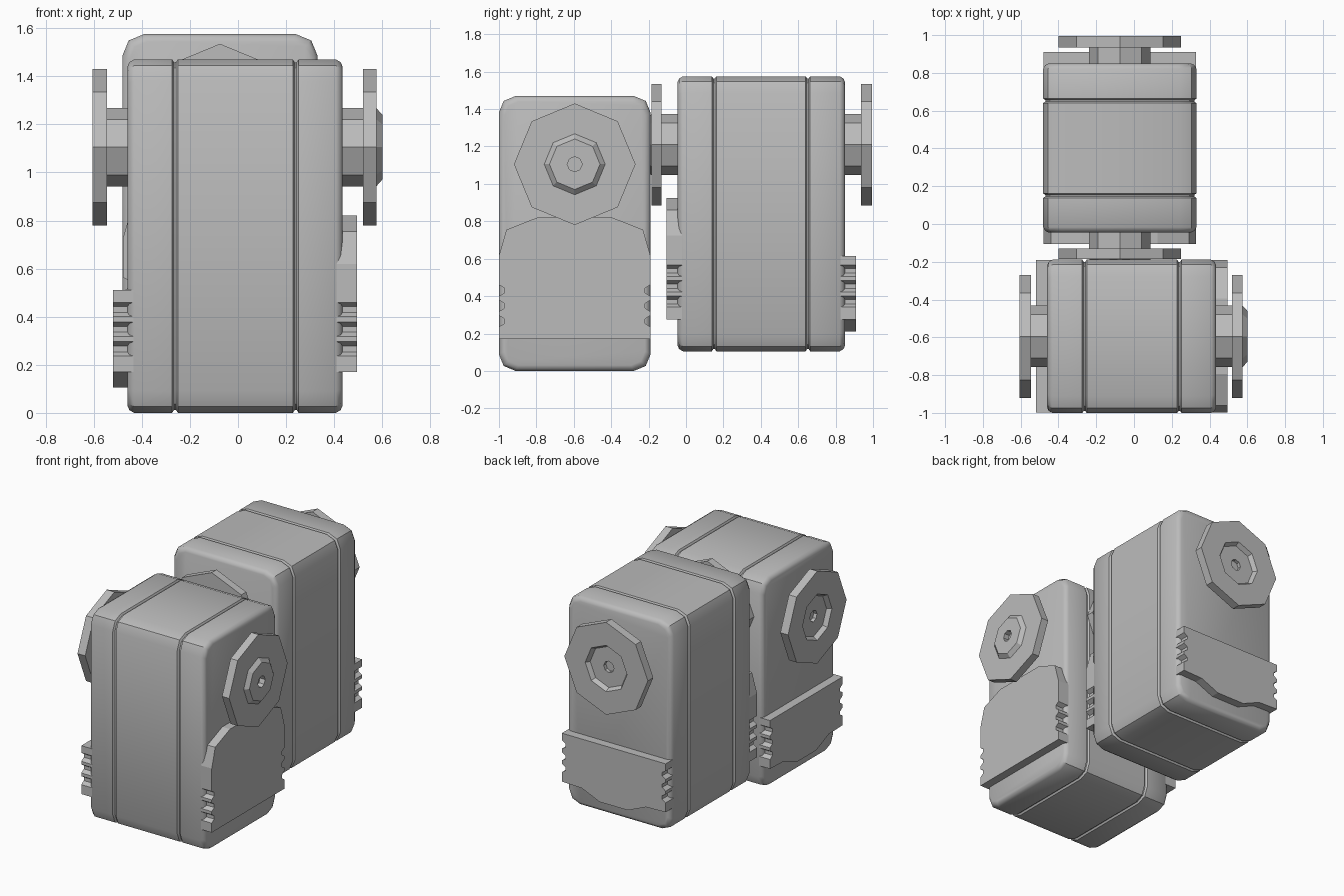
import bpy, bmesh, math
from mathutils import Matrix

if "Cube" in bpy.data.objects:
    bpy.data.objects.remove(bpy.data.objects["Cube"])

grey = bpy.data.materials.new("plain grey")
grey.diffuse_color = (0.5, 0.5, 0.5, 1)
grey.use_nodes = True
grey.node_tree.nodes["Principled BSDF"].inputs["Base Color"].default_value = grey.diffuse_color


def loft(name, rings, place):
    """Skin a list of matching point rings, cap both ends, and place the part."""
    bm = bmesh.new()
    loops = [[bm.verts.new(p) for p in ring] for ring in rings]
    n = len(loops[0])
    for a, b in zip(loops, loops[1:]):
        for i in range(n):
            j = (i + 1) % n
            bm.faces.new((a[i], a[j], b[j], b[i]))
    bm.faces.new(loops[0])
    bm.faces.new(loops[-1])
    bmesh.ops.recalc_face_normals(bm, faces=bm.faces)
    mesh = bpy.data.meshes.new(name)
    bm.to_mesh(mesh)
    bm.free()
    mesh.materials.append(grey)
    ob = bpy.data.objects.new(name, mesh)
    bpy.context.collection.objects.link(ob)
    ob.matrix_world = place
    return ob


def smooth(ob):
    bpy.ops.object.select_all(action='DESELECT')
    ob.select_set(True)
    bpy.context.view_layer.objects.active = ob
    bpy.ops.object.shade_smooth_by_angle(angle=math.radians(35))


W, H = 0.406, 1.47      # case half width and height


def case_ring(x, inset):
    """Rounded rectangle across the case, shrunk by inset."""
    r = 0.09 - inset * 0.5
    w, top, low = W - inset, H - inset, inset
    pts = []
    for q, (cy, cz) in enumerate([(w - r, top - r), (r - w, top - r),
                                  (r - w, low + r), (w - r, low + r)]):
        for k in range(3):
            a = math.radians(90 * q + 45 * k)
            pts.append((x, cy + r * math.cos(a), cz + r * math.sin(a)))
    return pts


def octagon(x, r):
    return [(x, r * math.sin(k * math.pi / 4), 1.105 + r * math.cos(k * math.pi / 4))
            for k in range(8)]


def cover(name, x0, x1, upper, lower, place):
    """Cable cover with three grip notches per side; upper and lower are half outlines."""
    w = W - 0.002
    half = list(upper)
    for z in (0.43, 0.348, 0.266):
        half += [(w, z + 0.03), (w - 0.028, z + 0.012), (w - 0.028, z - 0.012), (w, z - 0.03)]
    half += lower
    outline = half + [(-y, z) for y, z in reversed(half)]
    loft(name, [[(x, y, z) for y, z in outline] for x in (x0, x1)], place)


def servo(prefix, place):
    # case in three sections, separated by grooves
    stations = [(-0.46, 0.03), (-0.452, 0.012), (-0.432, 0)]
    for g in (-0.262, 0.24):
        stations += [(g - 0.012, 0), (g - 0.004, 0.012), (g + 0.004, 0.012), (g + 0.012, 0)]
    stations += [(0.407, 0), (0.427, 0.012), (0.435, 0.03)]
    smooth(loft(prefix + "_case", [case_ring(x, i) for x, i in stations], place))

    # output horn with a raised boss, and idler horn with a recess
    loft(prefix + "_output_horn", [octagon(x, r) for x, r in [
        (0.42, 0.163), (0.52, 0.163), (0.52, 0.325), (0.575, 0.325),
        (0.575, 0.163), (0.60, 0.135), (0.60, 0.04), (0.56, 0.04)]], place)
    loft(prefix + "_idler_horn", [octagon(x, r) for x, r in [
        (-0.44, 0.163), (-0.545, 0.163), (-0.545, 0.325), (-0.605, 0.325),
        (-0.605, 0.163), (-0.575, 0.145), (-0.575, 0.04), (-0.55, 0.04)]], place)

    # tall cover on the output side, short one with a wavy lower edge opposite
    w = W - 0.002
    cover(prefix + "_tall_cover", 0.41, 0.495,
          [(0.2, 0.82), (0.365, 0.755), (w, 0.62)], [(w, 0.17)], place)
    cover(prefix + "_short_cover", -0.43, -0.52,
          [(w, 0.51)], [(w, 0.17), (0.25, 0.165), (0.11, 0.105)], place)


servo("front", Matrix.Translation((0, -0.595, 0)))
servo("back", Matrix.Translation((-0.075, 0.39, 0.105)) @ Matrix.Rotation(-math.pi / 2, 4, 'Z'))
